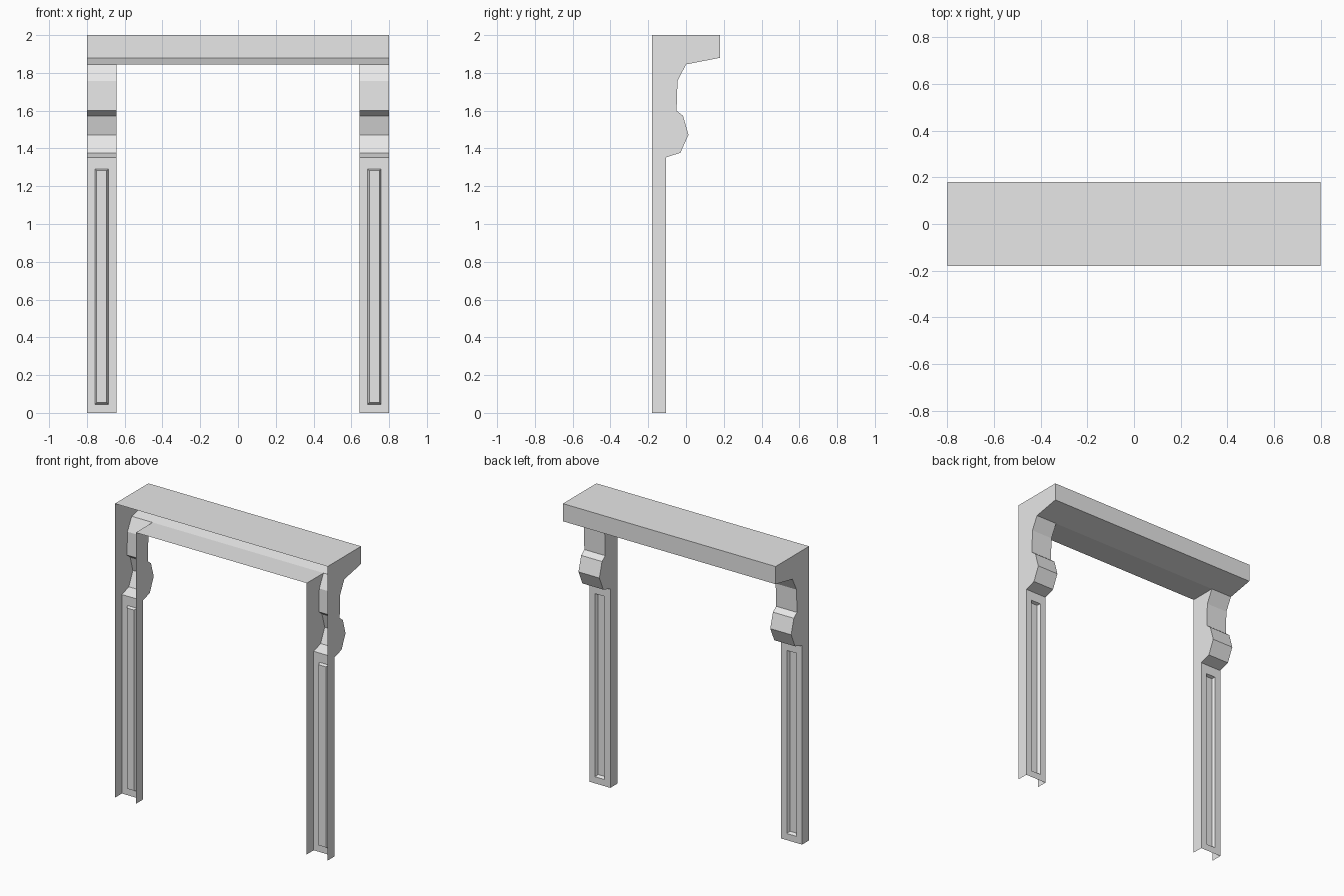
import bpy, bmesh

if "Cube" in bpy.data.objects:
    bpy.data.objects.remove(bpy.data.objects["Cube"], do_unlink=True)

# One plain pale grey paint
paint = bpy.data.materials.new("pale grey paint")
paint.use_nodes = True
grey = (0.8, 0.8, 0.8, 1)
paint.diffuse_color = grey
paint.node_tree.nodes["Principled BSDF"].inputs["Base Color"].default_value = grey

OUT, INN = 0.8, 0.643       # outer and inner side of a post
OPEN_Y, POST_Y, DEEP_Y = -0.18, -0.105, -0.125
HALF_DEPTH = 0.18
UNDER = 1.845               # underside of the shelf


def face(bm, *pts):
    bm.faces.new([bm.verts.new(p) for p in pts])


def strip(bm, path, x0, x1):
    """Sweep a (y, z) path across x as a row of quads."""
    for (ya, za), (yb, zb) in zip(path, path[1:]):
        face(bm, (x0, ya, za), (x1, ya, za), (x1, yb, zb), (x0, yb, zb))


def side(bm, path, x):
    """Flat end cap filling a (y, z) outline."""
    face(bm, *[(x, y, z) for y, z in path])


def rect(x0, x1, y, z0, z1):
    return [(x0, y, z0), (x1, y, z0), (x1, y, z1), (x0, y, z1)]


def finish(bm, name):
    bmesh.ops.remove_doubles(bm, verts=bm.verts, dist=0.0001)
    bmesh.ops.recalc_face_normals(bm, faces=bm.faces)
    mesh = bpy.data.meshes.new(name)
    bm.to_mesh(mesh)
    bm.free()
    mesh.materials.append(paint)
    bpy.context.collection.objects.link(bpy.data.objects.new(name, mesh))


# Shelf: hollow shell, open along the wall side
bm = bmesh.new()
shelf = [(OPEN_Y, 2), (HALF_DEPTH, 2), (HALF_DEPTH, 1.88), (0, UNDER)]
strip(bm, shelf, -OUT, OUT)
strip(bm, [(0, UNDER), (OPEN_Y, UNDER)], -INN, INN)
for x in (-OUT, OUT):
    side(bm, shelf + [(OPEN_Y, UNDER)], x)
finish(bm, "shelf")

# Posts: scrolled bracket above a shaft with a sunken panel
bracket = [(0, UNDER), (-0.045, 1.757), (-0.05, 1.6), (-0.016, 1.573),
           (0.013, 1.472), (-0.03, 1.377), (POST_Y, 1.353)]
for name, s in (("left_post", 1), ("right_post", -1)):
    bm = bmesh.new()
    strip(bm, bracket, s * INN, s * OUT)
    for x in (INN, OUT):
        side(bm, bracket + [(POST_Y, 0), (OPEN_Y, 0), (OPEN_Y, UNDER)], s * x)
    rings = [rect(s * INN, s * OUT, POST_Y, 0, 1.353),
             rect(s * 0.685, s * 0.758, POST_Y, 0.045, 1.29),
             rect(s * 0.695, s * 0.748, DEEP_Y, 0.055, 1.283)]
    for a, b in zip(rings, rings[1:]):
        for i in range(4):
            j = (i + 1) % 4
            face(bm, a[i], a[j], b[j], b[i])
    face(bm, *rings[-1])
    finish(bm, name)
